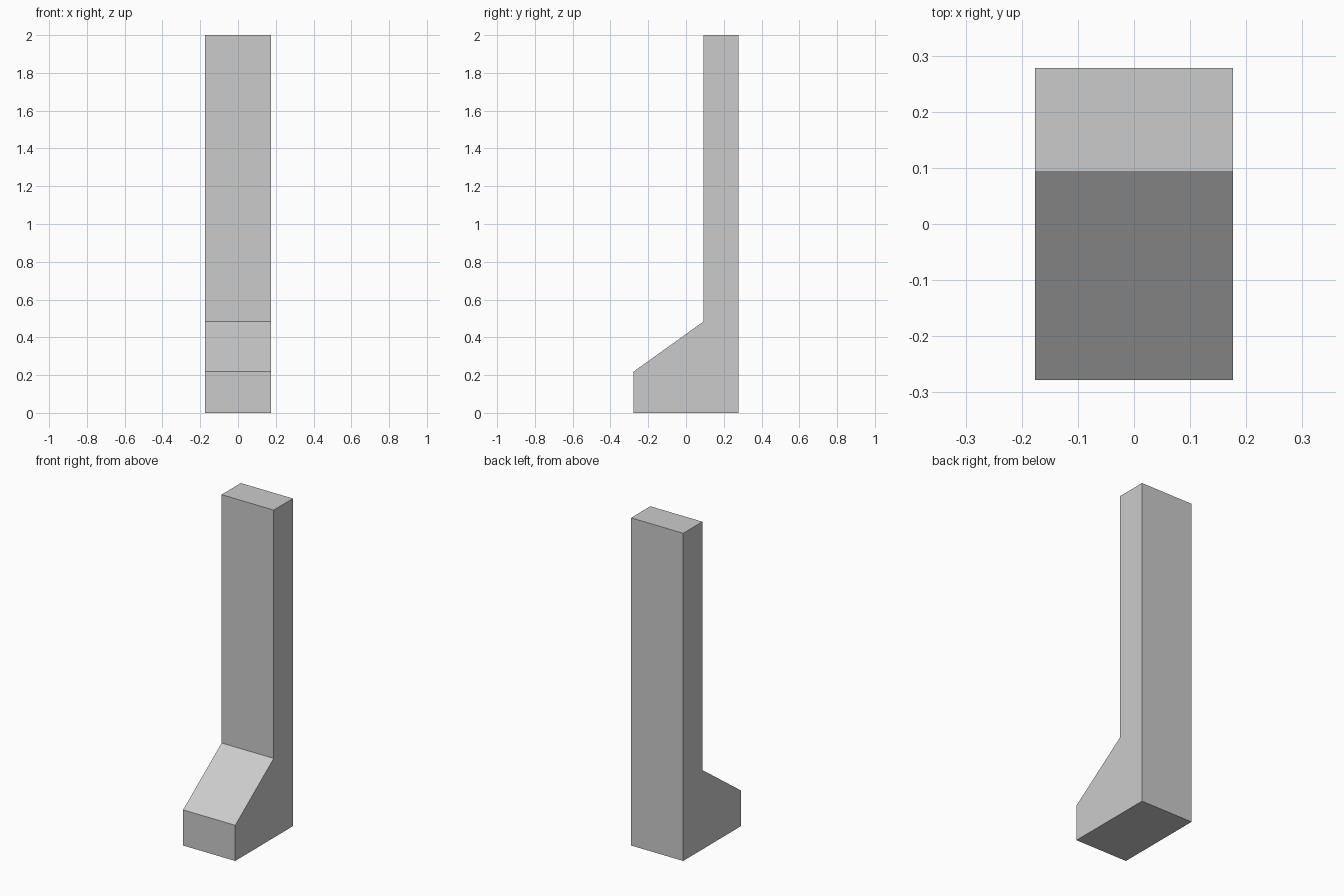
import bpy
import bmesh

if "Cube" in bpy.data.objects:
    bpy.data.objects.remove(bpy.data.objects["Cube"])

WIDTH = 0.352

# Side profile (y, z): tall back slab with a sloped-top foot in front
PROFILE = [(-0.278, 0), (0.278, 0), (0.278, 2), (0.093, 2), (0.093, 0.484), (-0.278, 0.218)]


def extrude_profile(name, profile, width):
    """Extrude a y-z profile along x, centred on x = 0."""
    bm = bmesh.new()
    face = bm.faces.new([bm.verts.new((-width / 2, y, z)) for y, z in profile])
    result = bmesh.ops.extrude_face_region(bm, geom=[face], use_keep_orig=True)
    moved = [g for g in result["geom"] if isinstance(g, bmesh.types.BMVert)]
    bmesh.ops.translate(bm, verts=moved, vec=(width, 0, 0))
    bmesh.ops.recalc_face_normals(bm, faces=bm.faces)
    mesh = bpy.data.meshes.new(name)
    bm.to_mesh(mesh)
    bm.free()
    obj = bpy.data.objects.new(name, mesh)
    bpy.context.collection.objects.link(obj)
    return obj


# Upright post and foot as one solid
extrude_profile("post_with_sloped_foot", PROFILE, WIDTH)
